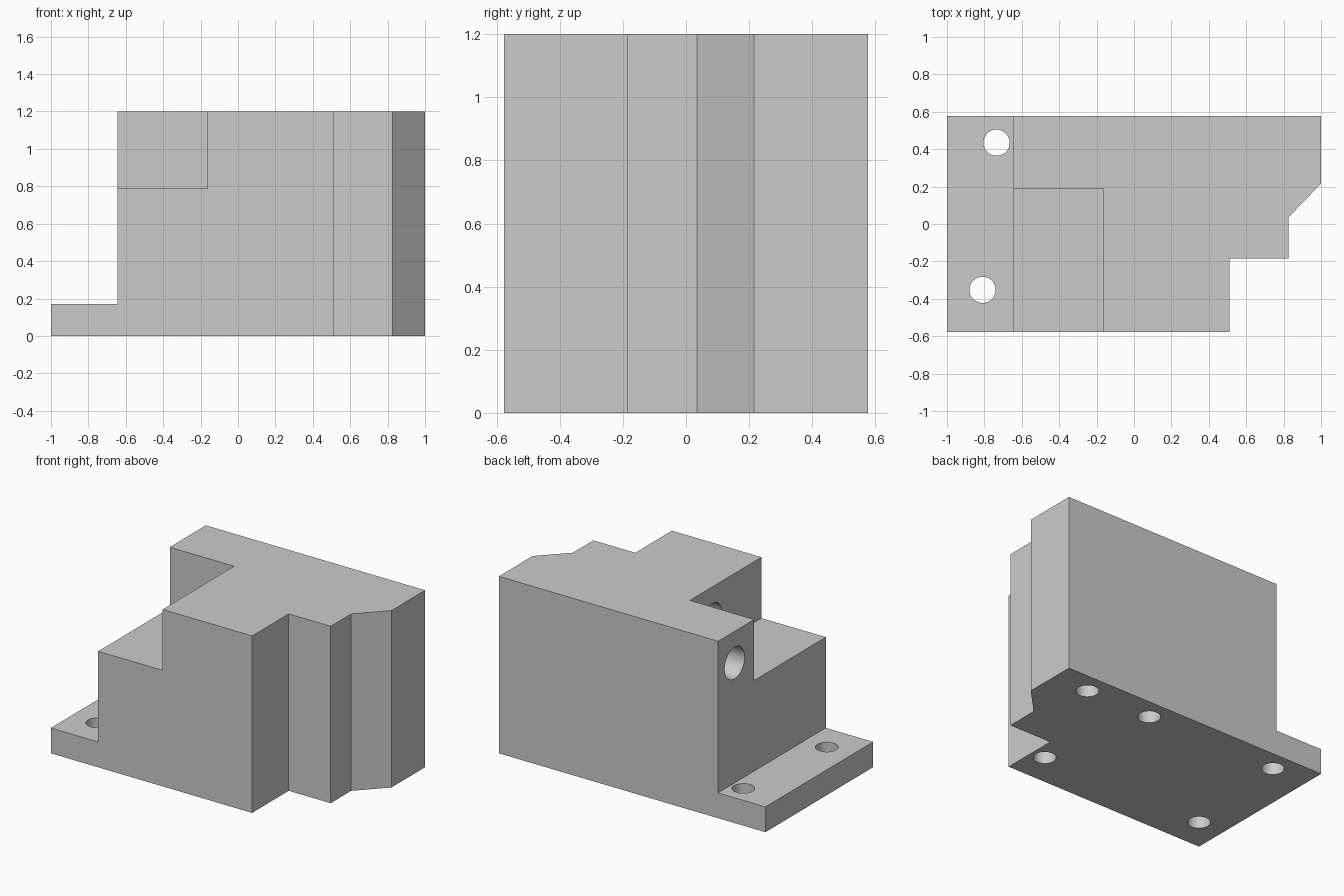
import bpy, bmesh, math
from mathutils import Matrix, Vector

if "Cube" in bpy.data.objects:
    bpy.data.objects.remove(bpy.data.objects["Cube"], do_unlink=True)

grey = bpy.data.materials.new("plain_grey")
colour = (0.6, 0.6, 0.6, 1)
grey.diffuse_color = colour
grey.use_nodes = True
for node in grey.node_tree.nodes:
    if node.type == 'BSDF_PRINCIPLED':
        node.inputs["Base Color"].default_value = colour


def add_object(name, bm):
    bmesh.ops.recalc_face_normals(bm, faces=bm.faces)
    mesh = bpy.data.meshes.new(name)
    bm.to_mesh(mesh)
    bm.free()
    mesh.materials.append(grey)
    obj = bpy.data.objects.new(name, mesh)
    bpy.context.collection.objects.link(obj)
    return obj


def prism(name, outline, height):
    bm = bmesh.new()
    face = bm.faces.new([bm.verts.new((x, y, 0)) for x, y in outline])
    side = bmesh.ops.extrude_face_region(bm, geom=[face])
    moved = [v for v in side["geom"] if isinstance(v, bmesh.types.BMVert)]
    bmesh.ops.translate(bm, verts=moved, vec=(0, 0, height))
    return add_object(name, bm)


def box_cutter(name, low, high):
    low, high = Vector(low), Vector(high)
    bm = bmesh.new()
    bmesh.ops.create_cube(bm, size=1, matrix=Matrix.Translation((low + high) / 2)
                          @ Matrix.Diagonal((*(high - low), 1)))
    return add_object(name, bm)


def drill(name, mouth, direction, radius, depth):
    # Cylinder starting slightly outside the surface
    direction, start = Vector(direction), 0.02
    turn = direction.to_track_quat('Z', 'Y').to_matrix().to_4x4()
    middle = Vector(mouth) + direction * (depth - start) / 2
    bm = bmesh.new()
    bmesh.ops.create_cone(bm, cap_ends=True, segments=48, radius1=radius, radius2=radius,
                          depth=depth + start, matrix=Matrix.Translation(middle) @ turn)
    return add_object(name, bm)


# Main block with its stepped and chamfered side
block = prism("mounting_block", [
    (-1, -0.577), (0.51, -0.577), (0.51, -0.185), (0.825, -0.185),
    (0.825, 0.035), (1, 0.216), (1, 0.577), (-1, 0.577)], 1.2)

# Flange step and upper corner notch
cutters = [
    box_cutter("flange_cutter", (-1.2, -0.8, 0.172), (-0.645, 0.8, 1.4)),
    box_cutter("notch_cutter", (-0.9, -0.8, 0.787), (-0.162, 0.19, 1.4)),
]

# Bolt holes in the base
for i, (x, y) in enumerate([(-0.735, 0.435), (0.245, 0.435), (0.735, 0.435),
                            (-0.81, -0.352), (0.413, -0.352)]):
    cutters.append(drill(f"bolt_hole_cutter_{i}", (x, y, 0), (0, 0, 1), 0.07, 0.35))

# Side bores in the raised part and in the notch wall
cutters.append(drill("upper_bore_cutter", (-0.645, 0.4, 0.985), (1, 0, 0), 0.107, 0.4))
cutters.append(drill("notch_bore_cutter", (-0.162, -0.05, 0.98), (1, 0, 0), 0.107, 0.4))

for cutter in cutters:
    cutter.hide_render = True
    cutter.hide_viewport = True
    mod = block.modifiers.new(cutter.name, 'BOOLEAN')
    mod.operation = 'DIFFERENCE'
    mod.solver = 'EXACT'
    mod.object = cutter

# Apply the cuts, remove the cutters and smooth the bores
bpy.context.view_layer.update()
graph = bpy.context.evaluated_depsgraph_get()
cut_mesh = bpy.data.meshes.new_from_object(block.evaluated_get(graph))
block.modifiers.clear()
block.data = cut_mesh
for cutter in cutters:
    bpy.data.objects.remove(cutter, do_unlink=True)
bpy.ops.object.select_all(action='DESELECT')
block.select_set(True)
bpy.context.view_layer.objects.active = block
bpy.ops.object.shade_smooth_by_angle(angle=math.radians(30))
